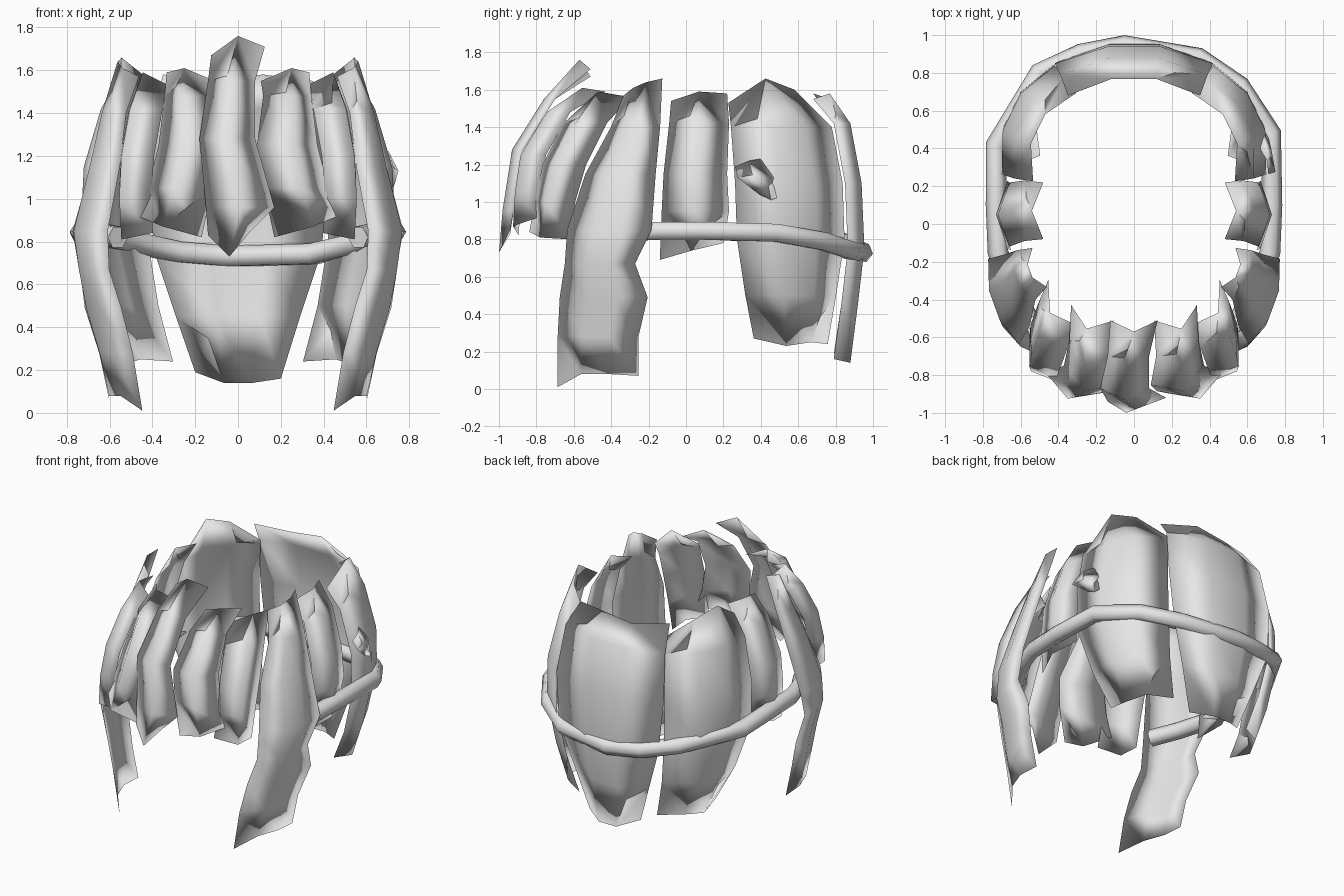
import bpy, math

hair = bpy.data.materials.new("light_grey")
hair.diffuse_color = (0.8, 0.8, 0.8, 1)


def lock(name, angle, rows, bulge, top, tip, side=1):
    """Closed, crescent-shaped strip: rows are (x, y, z, half width); top and tip
    are ragged end offsets. Inner and outer skins share their rim."""
    a = math.radians(angle)
    t, n = (math.cos(a), math.sin(a)), (math.sin(a), -math.cos(a))
    cols, last = len(top), len(rows) - 1
    verts, faces, index = [], [], {}
    for skin, depth in ((0, 1.0), (1, 0.6)):
        for r, (x, y, z, w) in enumerate(rows):
            for c in range(cols):
                rim = r in (0, last) or c in (0, cols - 1)
                if skin and rim:
                    index[1, r, c] = index[0, r, c]
                    continue
                u = 2 * c / (cols - 1) - 1
                b = bulge * depth * (1 - u * u)
                dz = top[c] if r == 0 else tip[c] if r == last else 0
                index[skin, r, c] = len(verts)
                verts.append((side * (x + t[0] * u * w + n[0] * b),
                              y + t[1] * u * w + n[1] * b, z + dz))
        for r in range(last):
            for c in range(cols - 1):
                f = [index[skin, r, c], index[skin, r + 1, c],
                     index[skin, r + 1, c + 1], index[skin, r, c + 1]]
                faces.append(f if (side > 0) != bool(skin) else f[::-1])
    me = bpy.data.meshes.new(name)
    me.from_pydata(verts, [], faces)
    me.materials.append(hair)
    me.shade_smooth()
    ob = bpy.data.objects.new(name, me)
    bpy.context.collection.objects.link(ob)


def pair(name, *args):
    lock(name + "_right", *args, 1)
    lock(name + "_left", *args, -1)


# Centre bang
lock("centre_bang", 0,
     [(0, -.51, 1.70, .125), (-.03, -.70, 1.55, .11), (-.05, -.87, 1.28, .13),
      (.01, -.92, .96, .16), (-.04, -.94, .83, .10)],
     .06, (-.03, .06, .01), (.0, -.10, .02))

# Inner bangs
pair("inner_bang", 20,
     [(.22, -.47, 1.56, .12), (.23, -.66, 1.48, .12), (.23, -.80, 1.25, .15),
      (.27, -.83, 1.05, .16), (.32, -.84, .88, .16)],
     .09, (-.01, .05, .03), (-.06, -.01, .04))

# Outer bangs
pair("outer_bang", 56,
     [(.37, -.42, 1.54, .15), (.43, -.54, 1.42, .14), (.47, -.65, 1.20, .14),
      (.48, -.70, 1.00, .13), (.47, -.73, .83, .13)],
     .09, (-.03, .05, .02), (.01, -.02, -.03))

# Long side locks in front of the ears
pair("side_lock", 70,
     [(.50, -.23, 1.62, .11), (.57, -.27, 1.40, .14), (.62, -.35, 1.15, .20),
      (.69, -.41, .85, .24), (.67, -.46, .67, .20), (.63, -.44, .49, .25),
      (.57, -.47, .28, .23), (.525, -.47, .06, .23)],
     .06, (-.05, -.01, .02, .04), (-.05, .02, .02, .01))

# Short panels over the ears
pair("ear_panel", 90,
     [(.48, .07, 1.56, .15), (.58, .07, 1.42, .16), (.66, .05, 1.15, .17),
      (.67, .05, .95, .18), (.65, .03, .74, .17)],
     .06, (-.02, .03, .02), (-.05, .0, .04))

# Large panels behind the ears
pair("rear_side_panel", 116,
     [(.42, .46, 1.56, .26), (.50, .51, 1.40, .30), (.56, .55, 1.10, .32),
      (.56, .56, .80, .32), (.49, .56, .50, .27), (.40, .56, .25, .22)],
     .11, (-.03, .10, .04, -.09), (.02, -.02, .0, -.01))

# Back panel
lock("back_panel", 180,
     [(0, .68, 1.55, .35), (0, .79, 1.42, .39), (0, .85, 1.10, .42),
      (0, .865, .75, .39), (0, .83, .45, .29), (0, .79, .17, .2)],
     .10, (.0, .03, .0, .03), (-.01, -.03, -.03, .02))

# Stray tuft on the right rear panel
lock("stray_tuft", 108,
     [(.69, .33, 1.22, .07), (.715, .38, 1.13, .11), (.70, .45, 1.02, .06)],
     .015, (-.03, 0, .01), (.02, -.01, .01))

# Headband running round the back of the head
path = [(.56, -.50, .82), (.66, -.33, .84), (.72, -.15, .845), (.73, .1, .845),
        (.725, .48, .835), (.56, .73, .79), (.34, .88, .74), (-.05, .945, .73),
        (-.28, .90, .75), (-.50, .80, .80), (-.73, .42, .835), (-.73, .1, .845),
        (-.72, -.15, .845), (-.66, -.33, .84), (-.56, -.50, .82)]
cu = bpy.data.curves.new("headband", 'CURVE')
cu.dimensions = '3D'
cu.bevel_depth = .055
cu.bevel_resolution = 1
cu.use_fill_caps = True
sp = cu.splines.new('POLY')
sp.points.add(len(path) - 1)
for p, co in zip(sp.points, path):
    p.co = (*co, 1)
cu.materials.append(hair)
band = bpy.data.objects.new("headband", cu)
bpy.context.collection.objects.link(band)
